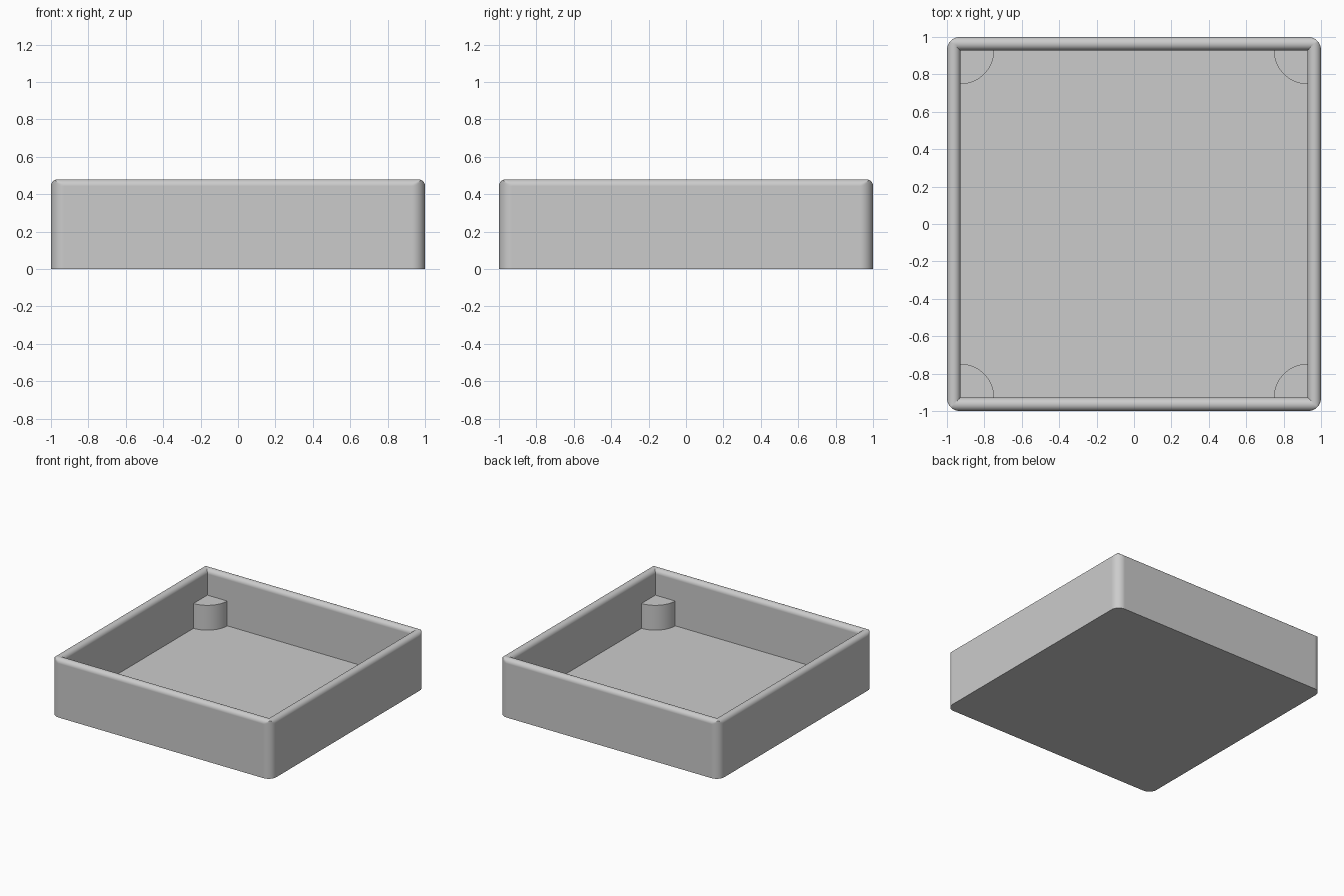
import bpy, bmesh, math

if "Cube" in bpy.data.objects:
    bpy.data.objects.remove(bpy.data.objects["Cube"])

WALL, HEIGHT, FLOOR, CORNER = 0.072, 0.48, 0.066, 0.07
RIM = WALL / 2
POST_R, POST_TOP = 0.18, 0.27

grey = bpy.data.materials.new("light grey")
grey.diffuse_color = (0.6, 0.6, 0.6, 1)
grey.use_nodes = True
grey.node_tree.nodes["Principled BSDF"].inputs["Base Color"].default_value = grey.diffuse_color


def finish(bm, name):
    bmesh.ops.remove_doubles(bm, verts=bm.verts, dist=1e-5)
    bmesh.ops.recalc_face_normals(bm, faces=bm.faces)
    mesh = bpy.data.meshes.new(name)
    bm.to_mesh(mesh)
    bm.free()
    mesh.materials.append(grey)
    obj = bpy.data.objects.new(name, mesh)
    bpy.context.collection.objects.link(obj)
    bpy.ops.object.select_all(action='DESELECT')
    obj.select_set(True)
    bpy.context.view_layer.objects.active = obj
    bpy.ops.object.shade_smooth_by_angle(angle=math.radians(30))
    # Keep the large flat faces evenly shaded
    weighted = obj.modifiers.new("flat_faces", 'WEIGHTED_NORMAL')
    weighted.keep_sharp = True
    return obj


def square_loop(bm, inset, z, steps=12):
    """Inset square ring, trimmed by the rounded outer corners."""
    c, limit = 1 - CORNER, 1 - inset
    ring = []
    for k, (sx, sy) in enumerate(((1, 1), (-1, 1), (-1, -1), (1, -1))):
        for i in range(steps + 1):
            a = (k + i / steps) * math.pi / 2
            x, y = sx * c + CORNER * math.cos(a), sy * c + CORNER * math.sin(a)
            ring.append(bm.verts.new((max(-limit, min(limit, x)),
                                      max(-limit, min(limit, y)), z)))
    return ring


# Tray: outer wall, fully rounded mitred rim, inner wall and floor
profile = [(0, 0)]
for i in range(17):
    a = math.pi * i / 16
    profile.append((RIM - RIM * math.cos(a), HEIGHT - RIM + RIM * math.sin(a)))
profile.append((WALL, FLOOR))

bm = bmesh.new()
rings = [square_loop(bm, d, z) for d, z in profile]
for low, high in zip(rings, rings[1:]):
    for i in range(len(low)):
        j = (i + 1) % len(low)
        bm.faces.new((low[i], low[j], high[j], high[i]))
bm.faces.new(rings[0][::-1])
bm.faces.new(rings[-1])
finish(bm, "tray")

# Quarter-round posts in the four inner corners
inner = 1 - WALL
for side_y, row in ((-1, "front"), (1, "back")):
    for side_x, col in ((-1, "left"), (1, "right")):
        bm = bmesh.new()
        outline = [(0, 0)] + [(POST_R * math.cos(t * math.pi / 32),
                               POST_R * math.sin(t * math.pi / 32)) for t in range(17)]
        base = bm.faces.new([bm.verts.new((side_x * (inner - x), side_y * (inner - y), FLOOR))
                             for x, y in outline])
        top = bmesh.ops.extrude_face_region(bm, geom=[base], use_keep_orig=True)
        bmesh.ops.translate(bm, vec=(0, 0, POST_TOP - FLOOR),
                            verts=[v for v in top["geom"] if isinstance(v, bmesh.types.BMVert)])
        finish(bm, f"corner_post_{row}_{col}")
